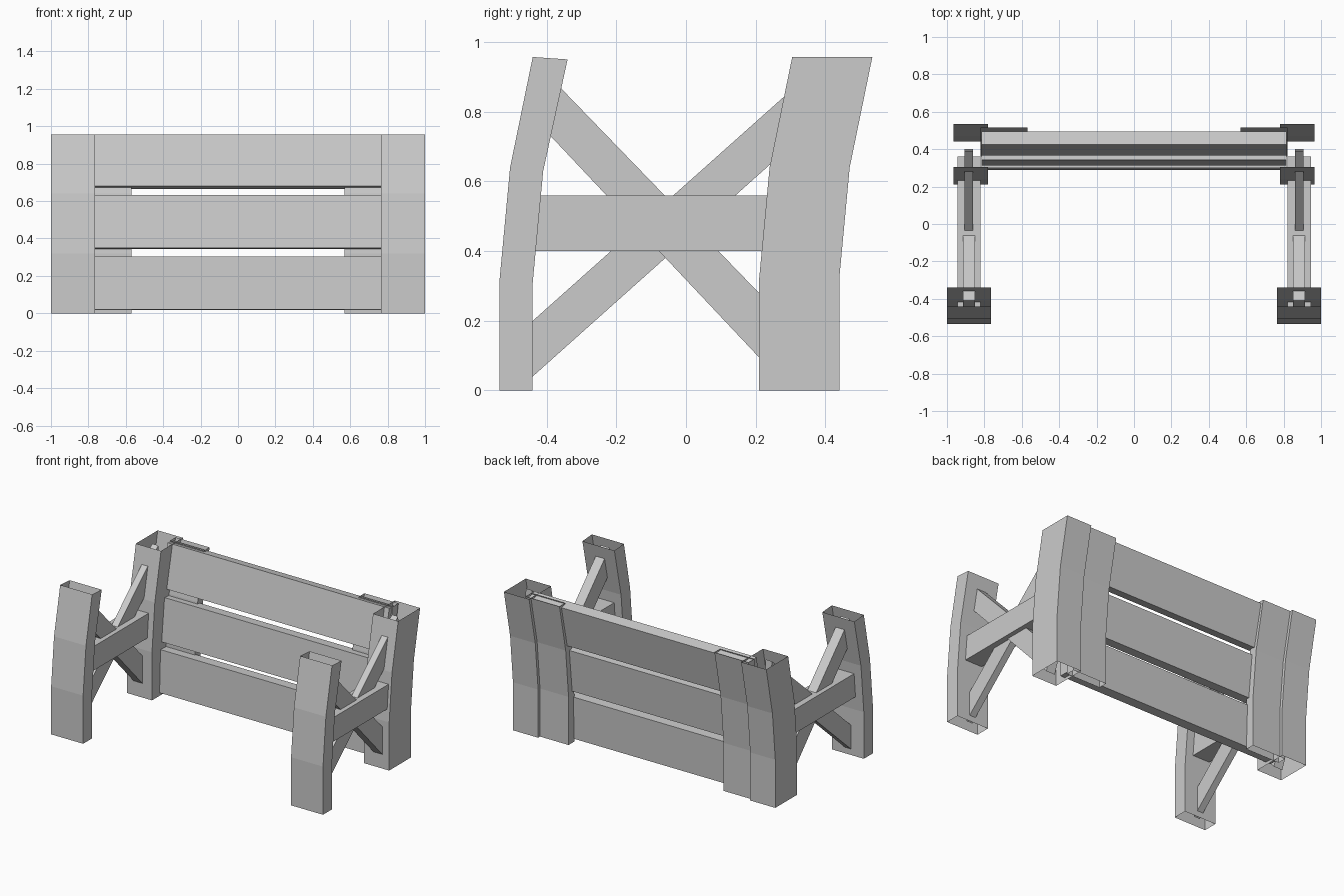
import bpy, bmesh


def beam(name, x0, x1, levels, capped=True, mirrored=True):
    """Rectangular beam lofted upwards; each level is (front y, z, back y, z)."""
    bm = bmesh.new()
    rings = [[bm.verts.new(p) for p in ((x0, fy, fz), (x1, fy, fz), (x1, by, bz), (x0, by, bz))]
             for fy, fz, by, bz in levels]
    for low, high in zip(rings, rings[1:]):
        for i in range(4):
            j = (i + 1) % 4
            bm.faces.new((low[i], low[j], high[j], high[i]))
    if capped:
        bm.faces.new(rings[0][::-1])
        bm.faces.new(rings[-1])
    mesh = bpy.data.meshes.new(name)
    bm.to_mesh(mesh)
    bm.free()
    obj = bpy.data.objects.new(name, mesh)
    bpy.context.collection.objects.link(obj)
    if mirrored:
        obj.modifiers.new("Mirror", 'MIRROR').use_mirror_merge = False
    return obj


# Bent hollow posts and battens, open at top and bottom
beam("front_post", 0.765, 1.0, [
    (-0.535, 0, -0.44, 0), (-0.535, 0.32, -0.44, 0.31),
    (-0.505, 0.64, -0.41, 0.63), (-0.44, 0.957, -0.34, 0.95)], capped=False)
beam("rear_post", 0.78, 0.965, [
    (0.21, 0, 0.44, 0), (0.21, 0.32, 0.44, 0.32),
    (0.24, 0.64, 0.47, 0.64), (0.305, 0.957, 0.535, 0.957)], capped=False)
beam("back_batten", 0.57, 0.82, [
    (0.36, 0, 0.42, 0), (0.36, 0.32, 0.42, 0.32),
    (0.39, 0.64, 0.45, 0.64), (0.455, 0.957, 0.515, 0.957)], capped=False)

# Arm rail between the posts
beam("side_rail", 0.82, 0.945, [(-0.45, 0.40, 0.36, 0.40), (-0.45, 0.56, 0.36, 0.56)])

# Crossed braces
beam("rising_brace", 0.86, 0.905, [(-0.49, 0.155, -0.47, 0.013), (0.39, 0.94, 0.40, 0.79)])
beam("falling_brace", 0.85, 0.915, [(0.28, 0.02, 0.33, 0.155), (-0.45, 0.795, -0.41, 0.92)])

# Three back boards, leaning further back towards the top
boards = {
    "lower_board": [(0.29, 0.02, 0.36, 0.018), (0.30, 0.303, 0.37, 0.30)],
    "middle_board": [(0.312, 0.35, 0.382, 0.343), (0.342, 0.633, 0.412, 0.626)],
    "upper_board": [(0.365, 0.68, 0.434, 0.665), (0.425, 0.957, 0.495, 0.942)],
}
for name, levels in boards.items():
    beam(name, -0.815, 0.815, levels, mirrored=False)
